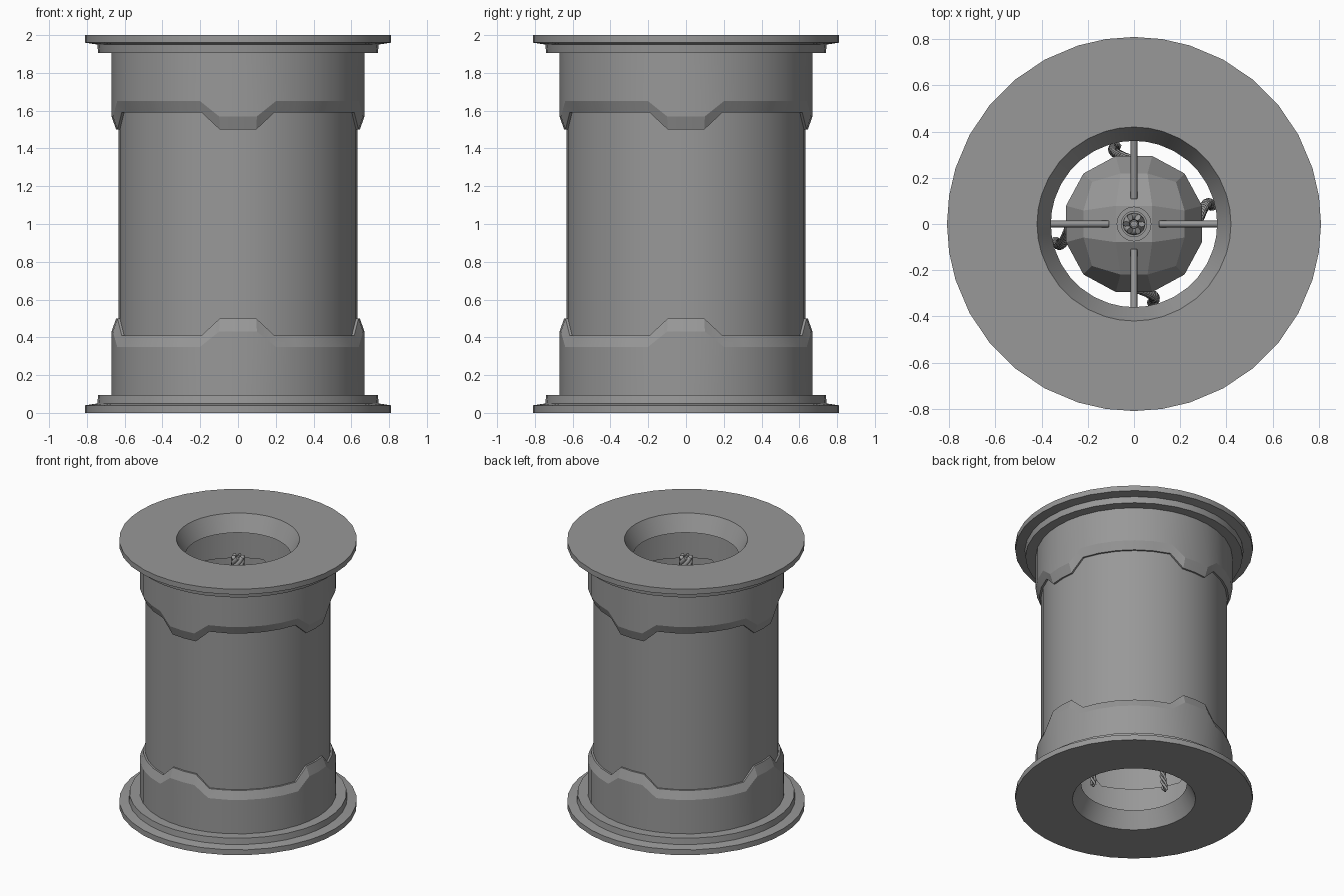
import bpy, bmesh, math
from mathutils import Vector

if "Cube" in bpy.data.objects:
    bpy.data.objects.remove(bpy.data.objects["Cube"])

# Column angles: each quadrant has a raised tab (+-8.6 deg flat, ramps to +-17.4)
QUAD = [-17.4, -8.6, 0, 8.6, 17.4, 28.4, 39.5, 50.5, 61.6]
ANGLES = [(a + 90 * q, 1 if abs(a) < 10 else 0) for q in range(4) for a in QUAD]

# Dark metal
METAL = bpy.data.materials.new("dark_metal")
METAL.diffuse_color = (.315, .315, .315, 1)
METAL.use_nodes = True
METAL.node_tree.nodes["Principled BSDF"].inputs["Base Color"].default_value = METAL.diffuse_color


def finish(name, bm, smooth=15):
    bmesh.ops.recalc_face_normals(bm, faces=bm.faces)
    me = bpy.data.meshes.new(name)
    bm.to_mesh(me)
    bm.free()
    me.materials.append(METAL)
    ob = bpy.data.objects.new(name, me)
    bpy.context.collection.objects.link(ob)
    if smooth:
        bpy.ops.object.select_all(action='DESELECT')
        ob.select_set(True)
        bpy.context.view_layer.objects.active = ob
        bpy.ops.object.shade_smooth_by_angle(angle=math.radians(smooth))
    return ob


def revolve(name, profile, flip=False):
    """Closed profile of (radius, z, tab rise) spun around z."""
    bm = bmesh.new()
    rings = []
    for deg, tab in ANGLES:
        c, s = math.cos(math.radians(deg)), math.sin(math.radians(deg))
        ring = []
        for r, z, rise in profile:
            z += rise * tab
            ring.append(bm.verts.new((r * c, r * s, 2 - z if flip else z)))
        rings.append(ring)
    n = len(profile)
    for i, a in enumerate(rings):
        b = rings[(i + 1) % len(rings)]
        for j in range(n):
            k = (j + 1) % n
            bm.faces.new((a[j], b[j], b[k], a[k]))
    return finish(name, bm)


def tubes(name, paths, radius):
    """Round wires through lists of points."""
    cu = bpy.data.curves.new(name, 'CURVE')
    cu.dimensions = '3D'
    cu.bevel_depth = radius
    cu.bevel_resolution = 1
    cu.use_fill_caps = True
    cu.materials.append(METAL)
    for pts in paths:
        sp = cu.splines.new('POLY')
        sp.points.add(len(pts) - 1)
        for p, v in zip(sp.points, pts):
            p.co = (*v, 1)
        sp.use_smooth = True
    ob = bpy.data.objects.new(name, cu)
    bpy.context.collection.objects.link(ob)
    return ob


def twist(center, count, radius, turns, steps=30):
    """Strands winding around a centre path function of t in 0..1."""
    out = []
    for k in range(count):
        pts = []
        for i in range(steps + 1):
            t = i / steps
            a = 2 * math.pi * (k / count + turns * t)
            pts.append(center(t) + Vector((radius * math.cos(a), radius * math.sin(a), 0)))
        out.append(pts)
    return out


# End housings: flange, step, collar with tabbed chamfered edge, inner floor and funnel hole
housing = [(.42, 0, 0), (.81, 0, 0), (.81, .04, 0), (.745, .05, 0), (.74, .095, 0),
           (.67, .095, 0), (.67, .35, .08), (.645, .41, .09), (.575, .41, .09),
           (.575, .12, 0), (.36, .12, 0)]
revolve("bottom_housing", housing)
revolve("top_housing", housing, flip=True)

# Middle tube
revolve("middle_tube", [(.632, .33, 0), (.632, 1.67, 0), (.61, 1.67, 0), (.61, .33, 0)])

# Faceted core ball: cube grid pushed to a sphere
bm = bmesh.new()
bmesh.ops.create_cube(bm, size=2)
bmesh.ops.subdivide_edges(bm, edges=bm.edges[:], cuts=2, use_grid_fill=True)
for v in bm.verts:
    v.co = Vector([math.tan(c * math.pi / 4) for c in v.co]).normalized() * .315
    v.co.z += 1
finish("core_ball", bm, smooth=0)

# Cable socket on top of the ball
revolve("cable_socket", [(.055, 1.24, 0), (.075, 1.24, 0), (.075, 1.34, 0), (.055, 1.34, 0)])

# Central twisted cable
axis = lambda t: Vector((0, 0, 1.26 + .61 * t))
tubes("central_cable", twist(axis, 6, .033, 2.5) + [[axis(0), axis(1)]], .016)

# Support arms and hanging ropes, one per quadrant
for q in range(4):
    a = math.pi / 2 * q
    rad = Vector((math.cos(a), math.sin(a), 0))
    tan = Vector((-math.sin(a), math.cos(a), 0))
    up = Vector((0, 0, 1))
    tubes(f"support_arm_{q}", [[rad * .11 + up * 1.28, rad * .62 + up * 1.36]], .015)
    path = lambda t: (rad * (.28 + .06 * t) + tan * (.02 + .07 * math.sin(math.pi * t * .7))
                      + up * (.95 - .72 * t))
    tubes(f"hanging_rope_{q}", twist(path, 3, .014, 5, 50), .009)
